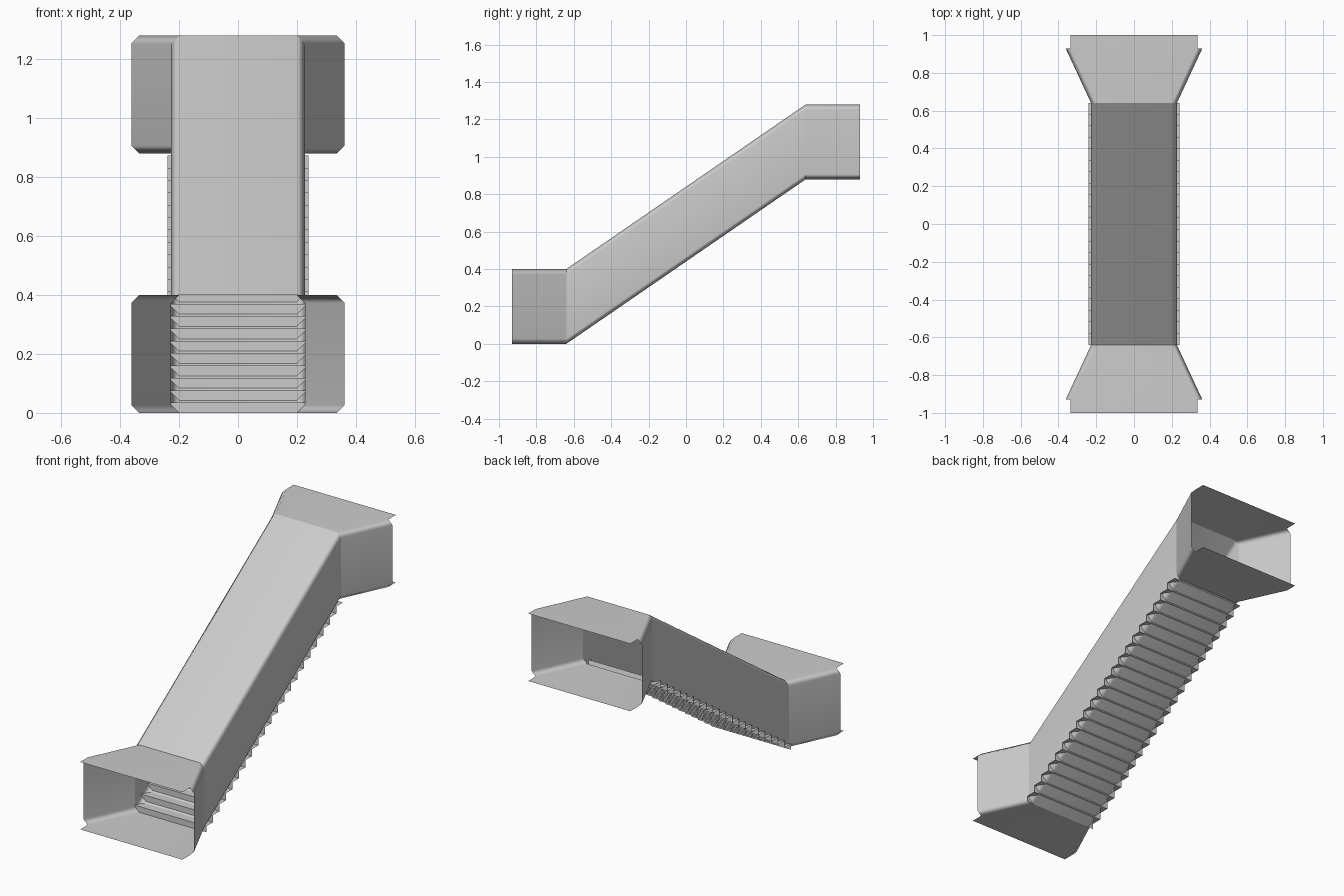
import bpy
import bmesh

cube = bpy.data.objects.get("Cube")
if cube:
    bpy.data.objects.remove(cube, do_unlink=True)

grey = bpy.data.materials.new("light_grey")
grey.use_nodes = True
colour = (0.6, 0.6, 0.6, 1)
grey.diffuse_color = colour
grey.node_tree.nodes["Principled BSDF"].inputs["Base Color"].default_value = colour

HEIGHT = 0.4       # inner height of the passage
CHAMFER = 0.027    # cut corners
RISE = 0.88        # height gained between the ends
BEND = 0.64        # y where the slope meets each level end
MOUTH = 0.93       # y where the flared walls stop
HALF = 0.227       # half width of the sloping part
FLARE = 0.362      # half width at the mouths


def make_object(name, bm):
    mesh = bpy.data.meshes.new(name)
    bm.to_mesh(mesh)
    bm.free()
    mesh.materials.append(grey)
    obj = bpy.data.objects.new(name, mesh)
    bpy.context.collection.objects.link(obj)
    return obj


def ring(bm, y, z, w):
    """Chamfered rectangle across the passage."""
    c, h = CHAMFER, HEIGHT
    outline = [(c - w, 0), (w - c, 0), (w, c), (w, h - c),
               (w - c, h), (c - w, h), (-w, h - c), (-w, c)]
    return [bm.verts.new((x, y, z + dz)) for x, dz in outline]


# Passage shell: level mouth, slope, level mouth
bm = bmesh.new()
stations = [(-MOUTH, 0, FLARE), (-BEND, 0, HALF),
            (BEND, RISE, HALF), (MOUTH, RISE, FLARE)]
rings = [ring(bm, *s) for s in stations]
for a, b in zip(rings, rings[1:]):
    for i in range(8):
        j = (i + 1) % 8
        bm.faces.new((a[i], b[i], b[j], a[j]))

# Floor and roof lips reaching past the walls
for end, y in ((rings[0], -1), (rings[-1], 1)):
    for i in (0, 4):
        p, q = end[i], end[i + 1]
        p2, q2 = (bm.verts.new((v.co.x, y, v.co.z)) for v in (p, q))
        bm.faces.new((p, p2, q2, q) if y > 0 else (p2, p, q, q2))

# Smooth chamfers, crisp bends
for f in bm.faces:
    f.smooth = True
for r in rings[1:3]:
    for i in range(8):
        bm.edges.get((r[i], r[(i + 1) % 8])).smooth = False
shell = make_object("passage_shell", bm)
weighted = shell.modifiers.new("face_weighted_normals", 'WEIGHTED_NORMAL')
weighted.keep_sharp = True

# Staircase: folded sheet of risers and treads, slightly wider than the passage
STEPS = 21
STAIR_HALF = 0.24
DROP = 0.007
path = [(-BEND, 0)]
for k in range(STEPS):
    top = RISE * (k + 1) / STEPS - DROP
    path.append((-BEND + 2 * BEND * k / STEPS, top))
    path.append((-BEND + 2 * BEND * (k + 1) / STEPS, top))
bm = bmesh.new()
rows = [[bm.verts.new((x, y, z)) for x in (-STAIR_HALF, STAIR_HALF)]
        for y, z in path]
for (l0, r0), (l1, r1) in zip(rows, rows[1:]):
    bm.faces.new((l0, r0, r1, l1))
make_object("staircase", bm)
